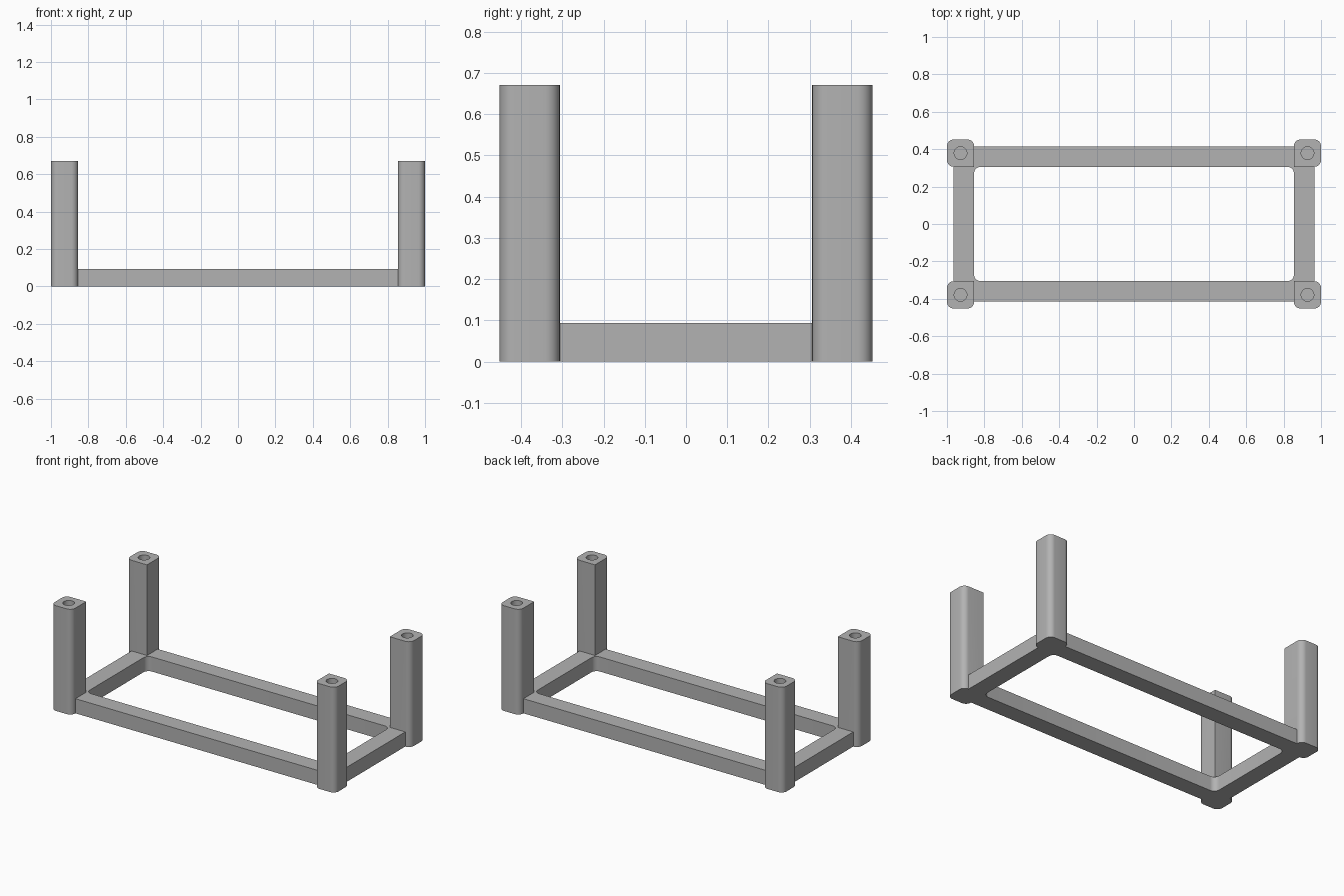
import bpy, bmesh
from math import radians, cos, sin, pi

if "Cube" in bpy.data.objects:
    bpy.data.objects.remove(bpy.data.objects["Cube"], do_unlink=True)

HALF_X, HALF_Y = 1.0, 0.452            # outer faces of the posts
IN_X, IN_Y = 0.855, 0.306              # frame opening and inner post faces
RAIL_X, RAIL_Y = 0.964, 0.414          # outer faces of the rails
POST_H, RAIL_H, FILLET = 0.67, 0.093, 0.036
HOLE_R, HOLE_DEPTH = 0.034, 0.25

grey = bpy.data.materials.new("mid grey")
grey.use_nodes = True
color = (0.45, 0.45, 0.45, 1)
grey.diffuse_color = color
grey.node_tree.nodes["Principled BSDF"].inputs["Base Color"].default_value = color


def rounded_rect(x0, x1, y0, y1, r, sharp=None, steps=8):
    """Counter-clockwise outline with rounded corners, one optionally sharp."""
    corners = [(x1, y1, -1, -1), (x0, y1, 1, -1), (x0, y0, 1, 1), (x1, y0, -1, 1)]
    pts = []
    for i, (x, y, dx, dy) in enumerate(corners):
        if i == sharp or r == 0:
            pts.append((x, y))
            continue
        for k in range(steps + 1):
            a = (i + k / steps) * pi / 2
            pts.append((x + dx * r + r * cos(a), y + dy * r + r * sin(a)))
    return pts


def prism(name, pts, z0, z1):
    """Extrude an outline from z0 to z1."""
    bm = bmesh.new()
    face = bm.faces.new([bm.verts.new((x, y, z0)) for x, y in pts])
    top = bmesh.ops.extrude_face_region(bm, geom=[face])["geom"]
    verts = [v for v in top if isinstance(v, bmesh.types.BMVert)]
    bmesh.ops.translate(bm, verts=verts, vec=(0, 0, z1 - z0))
    bmesh.ops.recalc_face_normals(bm, faces=bm.faces)
    mesh = bpy.data.meshes.new(name)
    bm.to_mesh(mesh)
    bm.free()
    mesh.materials.append(grey)
    obj = bpy.data.objects.new(name, mesh)
    bpy.context.collection.objects.link(obj)
    return obj


def combine(target, tool, operation):
    """Apply a boolean and discard the tool object."""
    mod = target.modifiers.new("combine", "BOOLEAN")
    mod.operation, mod.object, mod.solver = operation, tool, "EXACT"
    bpy.ops.object.select_all(action="DESELECT")
    bpy.context.view_layer.objects.active = target
    target.select_set(True)
    bpy.ops.object.modifier_apply(modifier=mod.name)
    bpy.data.objects.remove(tool, do_unlink=True)


# Base frame: four rails around an opening with filleted corners
frame = prism("base_frame", rounded_rect(-RAIL_X, RAIL_X, -RAIL_Y, RAIL_Y, 0), 0, RAIL_H)
opening = prism("opening_cutter", rounded_rect(-IN_X, IN_X, -IN_Y, IN_Y, FILLET), -0.1, 0.2)
combine(frame, opening, "DIFFERENCE")

# Corner posts: square inner corner, rounded elsewhere, blind hole in the top
cx, cy = (HALF_X + IN_X) / 2, (HALF_Y + IN_Y) / 2
for sx, sy, sharp in ((1, 1, 2), (-1, 1, 3), (-1, -1, 0), (1, -1, 1)):
    xs = sorted((sx * IN_X, sx * HALF_X))
    ys = sorted((sy * IN_Y, sy * HALF_Y))
    post = prism("corner_post", rounded_rect(*xs, *ys, FILLET, sharp), 0, POST_H)
    circle = [(sx * cx + HOLE_R * cos(k * pi / 16), sy * cy + HOLE_R * sin(k * pi / 16))
              for k in range(32)]
    hole = prism("hole_cutter", circle, POST_H - HOLE_DEPTH, POST_H + 0.1)
    combine(post, hole, "DIFFERENCE")
    combine(frame, post, "UNION")

# Smooth the rounded corners and keep the hard edges
frame.name = "frame_with_posts"
bpy.ops.object.select_all(action="DESELECT")
frame.select_set(True)
bpy.context.view_layer.objects.active = frame
bpy.ops.object.shade_smooth_by_angle(angle=radians(30))
